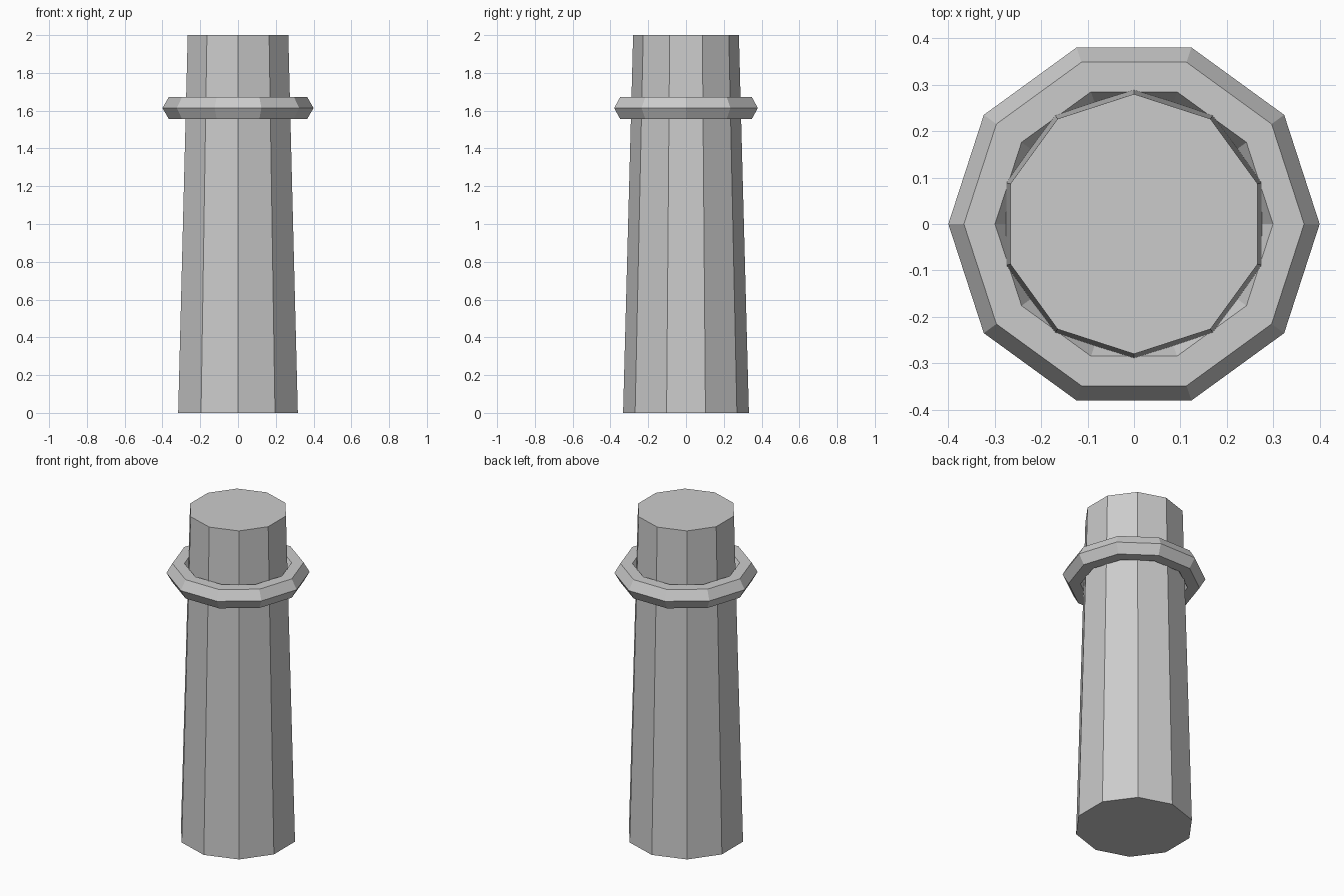
import bpy

if "Cube" in bpy.data.objects:
    bpy.data.objects.remove(bpy.data.objects["Cube"])

# Tapered ten-sided shaft
bpy.ops.mesh.primitive_cone_add(vertices=10, radius1=0.333, radius2=0.28,
                                depth=2.0, location=(0, 0, 1.0))
bpy.context.object.name = "column_shaft"

# Faceted collar ring: ten segments around, hexagonal cross-section
bpy.ops.mesh.primitive_torus_add(major_segments=10, minor_segments=6,
                                 major_radius=0.333, minor_radius=0.067,
                                 location=(0, 0, 1.614))
bpy.context.object.name = "collar_ring"

# Flat facets on both parts
for ob in bpy.data.objects:
    ob.data.shade_flat()
